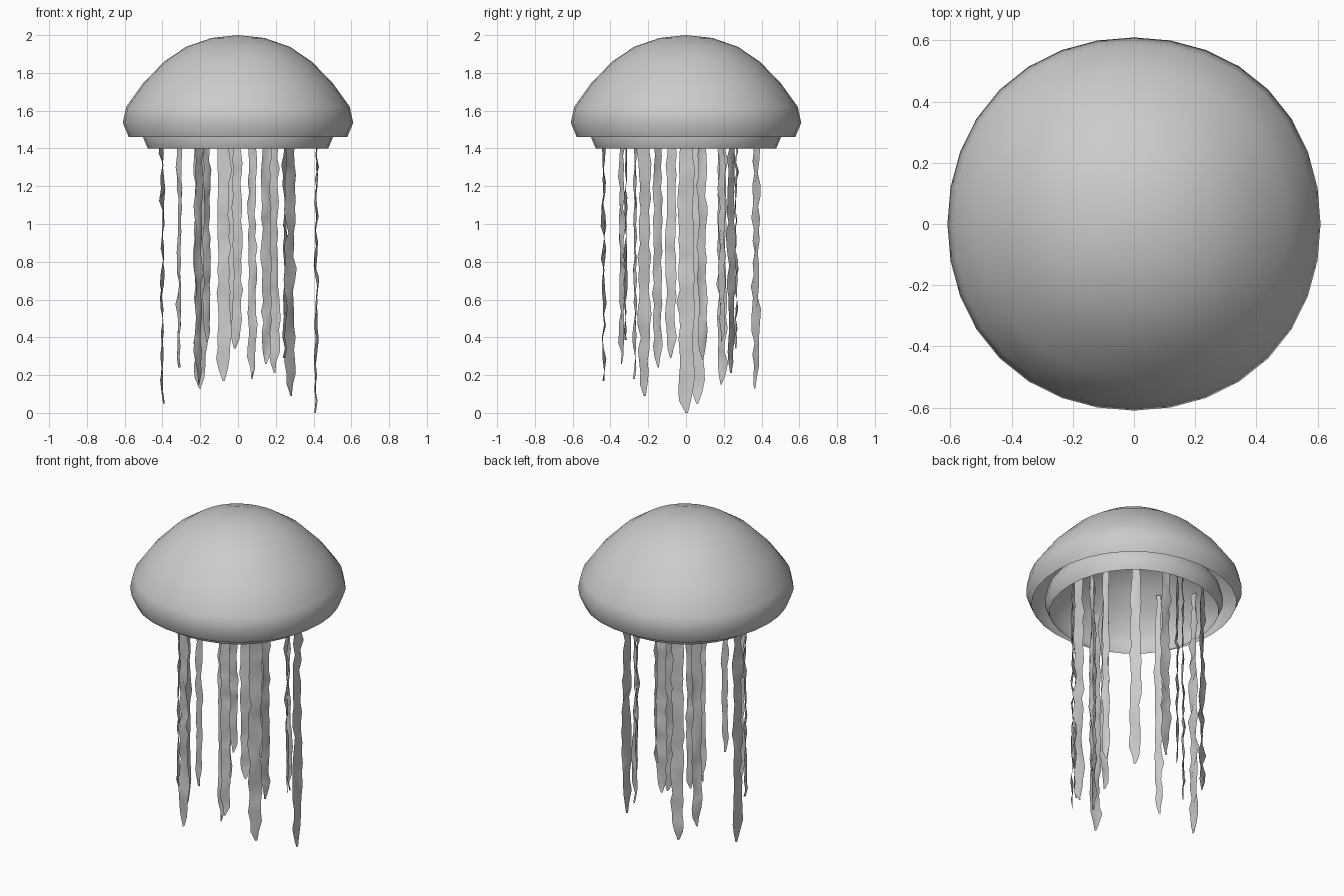
import bpy, bmesh, math, random
from mathutils import Vector

if "Cube" in bpy.data.objects:
    bpy.data.objects.remove(bpy.data.objects["Cube"])

random.seed(4)


def finish(bm, name, angle):
    bmesh.ops.recalc_face_normals(bm, faces=bm.faces)
    me = bpy.data.meshes.new(name)
    bm.to_mesh(me)
    bm.free()
    ob = bpy.data.objects.new(name, me)
    bpy.context.collection.objects.link(ob)
    bpy.ops.object.select_all(action='DESELECT')
    ob.select_set(True)
    bpy.context.view_layer.objects.active = ob
    bpy.ops.object.shade_smooth_by_angle(angle=math.radians(angle))
    return ob


# Half outline of the bell: radius, height
PROFILE = [(0.14, 1.985), (0.275, 1.938), (0.39, 1.86), (0.50, 1.748),
           (0.592, 1.62), (0.61, 1.535), (0.578, 1.46)]
SEGMENTS = 32


def dome(name, scale, rim_z):
    """Open dome turned from the profile, slightly fuller on the diagonals."""
    bm = bmesh.new()
    base = PROFILE[-1][1]
    top = bm.verts.new((0, 0, rim_z + (2.0 - base) * scale))
    angles = [2 * math.pi * i / SEGMENTS for i in range(SEGMENTS)]
    rings = []
    for r, z in PROFILE:
        ring = []
        for a in angles:
            rr = r * scale * (1 + 0.018 * math.sin(2 * a) ** 2)
            ring.append(bm.verts.new((rr * math.cos(a), rr * math.sin(a),
                                      rim_z + (z - base) * scale)))
        rings.append(ring)
    for i in range(SEGMENTS):
        j = (i + 1) % SEGMENTS
        bm.faces.new((top, rings[0][i], rings[0][j]))
        for a, b in zip(rings, rings[1:]):
            bm.faces.new((a[i], b[i], b[j], a[j]))
    return finish(bm, name, 60)


def tentacle(name, x, y, bottom, width, top=1.69, rows=26):
    """Wavy ribbon hanging down, its flat side facing outward."""
    bm = bmesh.new()
    angle = math.atan2(y, x) + math.pi / 2
    out = Vector((x, y, 0)).normalized()
    prev = None
    for k in range(rows + 1):
        t = k / rows
        z = top + (bottom - top) * t
        # narrow root, even middle, blunt tip
        w = width * min(1, 0.55 + 2 * t, 0.15 + (1 - t) * 14) * random.uniform(0.8, 1.08)
        twist = angle + random.uniform(-0.25, 0.25)
        side = Vector((math.cos(twist), math.sin(twist), 0)) * w / 2
        mid = Vector((x, y, z)) + out * random.uniform(-0.005, 0.005)
        mid += side.normalized() * random.uniform(-0.006, 0.006)
        crease = out * random.uniform(-0.012, 0.012)
        row = [bm.verts.new(p) for p in (mid - side, mid + crease, mid + side)]
        if prev:
            for i in range(2):
                bm.faces.new((prev[i], prev[i + 1], row[i + 1], row[i]))
        prev = row
    return finish(bm, name, 60)


# Outer bell and the smaller inner bell showing below it
dome("outer_bell", 1.0, 1.46)
dome("inner_bell", 0.826, 1.40)

# Tentacles: x, y, bottom height, width
TENTACLES = [
    (0.415, 0.0, 0.0, 0.09), (-0.40, 0.055, 0.05, 0.08),
    (0.275, -0.22, 0.09, 0.08), (-0.20, 0.37, 0.13, 0.075),
    (-0.21, 0.19, 0.15, 0.06), (-0.075, -0.435, 0.17, 0.07),
    (0.075, -0.27, 0.18, 0.045), (0.19, 0.24, 0.21, 0.065),
    (-0.31, -0.15, 0.24, 0.05), (0.15, -0.34, 0.26, 0.06),
    (0.283, 0.085, 0.28, 0.05), (0.25, -0.08, 0.29, 0.055),
    (-0.015, 0.265, 0.34, 0.07), (-0.05, -0.32, 0.385, 0.055),
    (-0.165, 0.19, 0.375, 0.05),
]
for n, spec in enumerate(TENTACLES, 1):
    tentacle(f"tentacle_{n:02d}", *spec)
